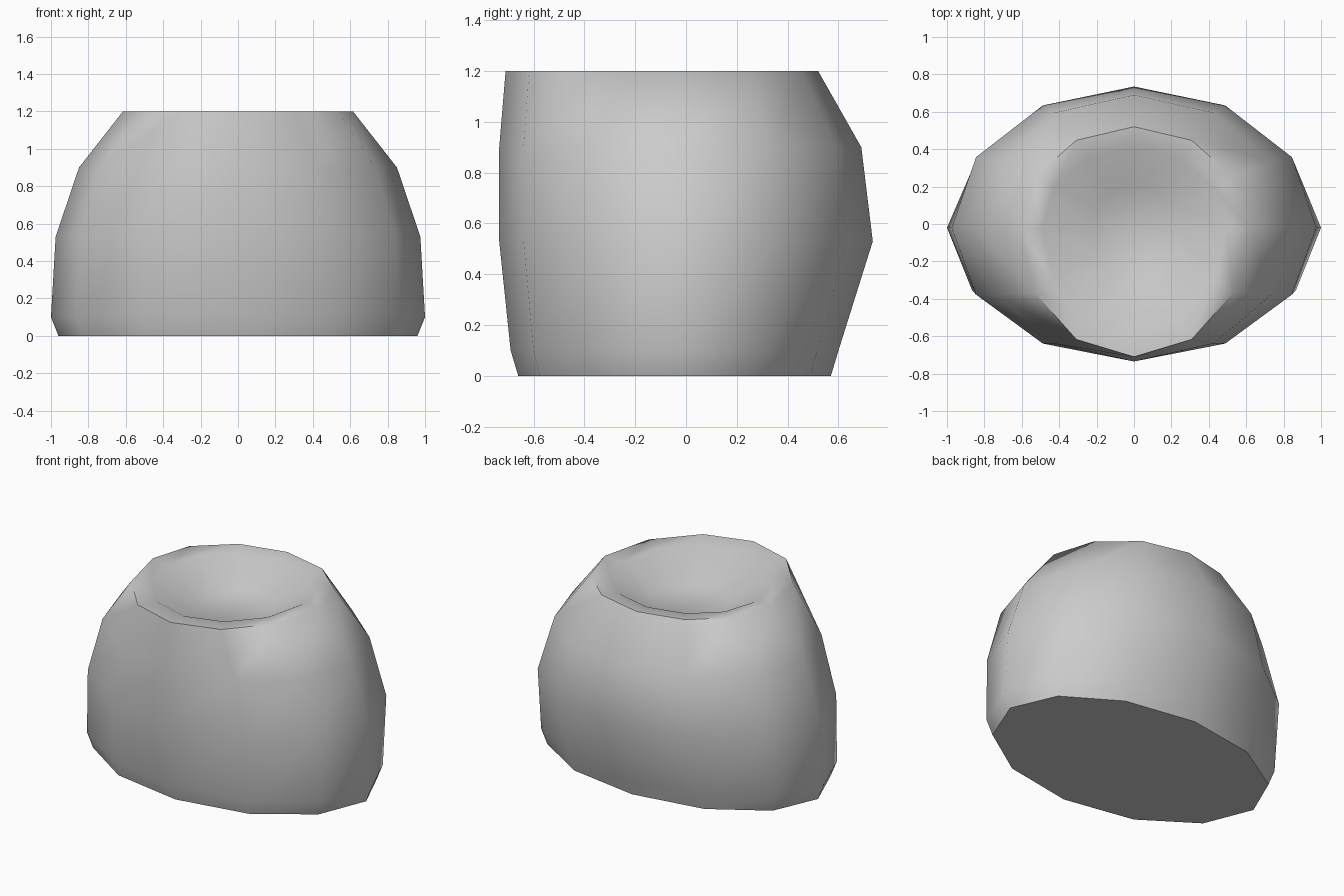
import bpy, bmesh, math

cube = bpy.data.objects.get("Cube")
if cube:
    bpy.data.objects.remove(cube)

SIDES = 12
CENTRE_Y = -0.02

# Grey body material
grey = bpy.data.materials.new("plain grey")
grey.use_nodes = True
grey.diffuse_color = (0.6, 0.6, 0.6, 1)
grey.node_tree.nodes["Principled BSDF"].inputs["Base Color"].default_value = (0.6, 0.6, 0.6, 1)


def add_ring(bm, half_width, front, back, z):
    """Oval ring with its own front and back depth."""
    ring = []
    for i in range(SIDES):
        a = math.tau * i / SIDES
        depth = back if math.sin(a) > 0 else front
        ring.append(bm.verts.new((half_width * math.cos(a),
                                  CENTRE_Y + depth * math.sin(a), z)))
    return ring


# Outer wall from the base to the rim: half width, front, back, height
wall = [(0.96, 0.64, 0.59, 0), (1.0, 0.67, 0.62, 0.1), (0.975, 0.715, 0.755, 0.53),
        (0.85, 0.715, 0.71, 0.9), (0.615, 0.69, 0.54, 1.2)]
# Shallow dish sunk into the top: scale of the rim, height
dish = [(0.8, 1.19), (0.4, 1.05)]
rim = wall[-1]
sections = wall + [(rim[0] * s, rim[1] * s, rim[2] * s, z) for s, z in dish]

bm = bmesh.new()
rings = [add_ring(bm, *s) for s in sections]
for low, high in zip(rings, rings[1:]):
    for i in range(SIDES):
        j = (i + 1) % SIDES
        bm.faces.new((low[i], low[j], high[j], high[i]))
bm.faces.new(rings[0][::-1])
bm.faces.new(rings[-1])
bm.normal_update()

mesh = bpy.data.meshes.new("dished_body")
bm.to_mesh(mesh)
bm.free()
mesh.materials.append(grey)
body = bpy.data.objects.new("dished_body", mesh)
bpy.context.collection.objects.link(body)

# Smooth sides with a crisp base edge
bpy.ops.object.select_all(action='DESELECT')
body.select_set(True)
bpy.context.view_layer.objects.active = body
bpy.ops.object.shade_smooth_by_angle(angle=math.radians(62))
